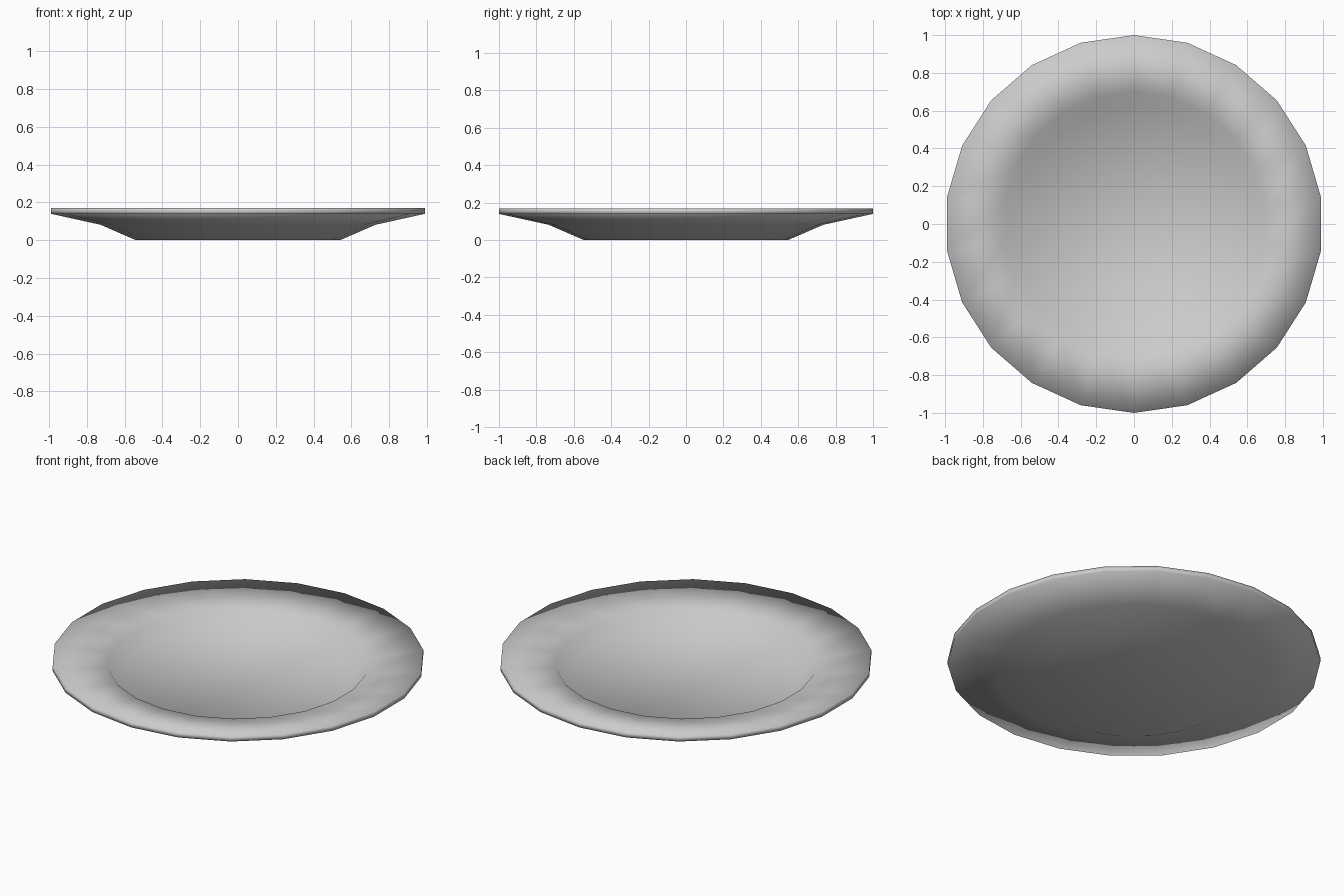
import bpy, bmesh, math

if "Cube" in bpy.data.objects:
    bpy.data.objects.remove(bpy.data.objects["Cube"])

SIDES = 22

# Plate cross-section (radius, height): underside, rim, then the sunken well
profile = [(0.545, 0.0), (0.735, 0.082), (1.0, 0.14), (1.0, 0.17),
           (0.70, 0.135), (0.63, 0.06)]

bm = bmesh.new()
rings = []
for r, z in profile:
    rings.append([bm.verts.new((r * math.sin(2 * math.pi * i / SIDES),
                                r * math.cos(2 * math.pi * i / SIDES), z))
                  for i in range(SIDES)])

# Side bands between neighbouring rings
for a, b in zip(rings, rings[1:]):
    for i in range(SIDES):
        j = (i + 1) % SIDES
        bm.faces.new((a[i], a[j], b[j], b[i]))

# Flat foot and well floor
bm.faces.new(rings[0])
bm.faces.new(rings[-1])
bmesh.ops.recalc_face_normals(bm, faces=bm.faces)

# Soft shading over the whole plate
for f in bm.faces:
    f.smooth = True

mesh = bpy.data.meshes.new("plate")
bm.to_mesh(mesh)
bm.free()
plate = bpy.data.objects.new("plate", mesh)
bpy.context.collection.objects.link(plate)
